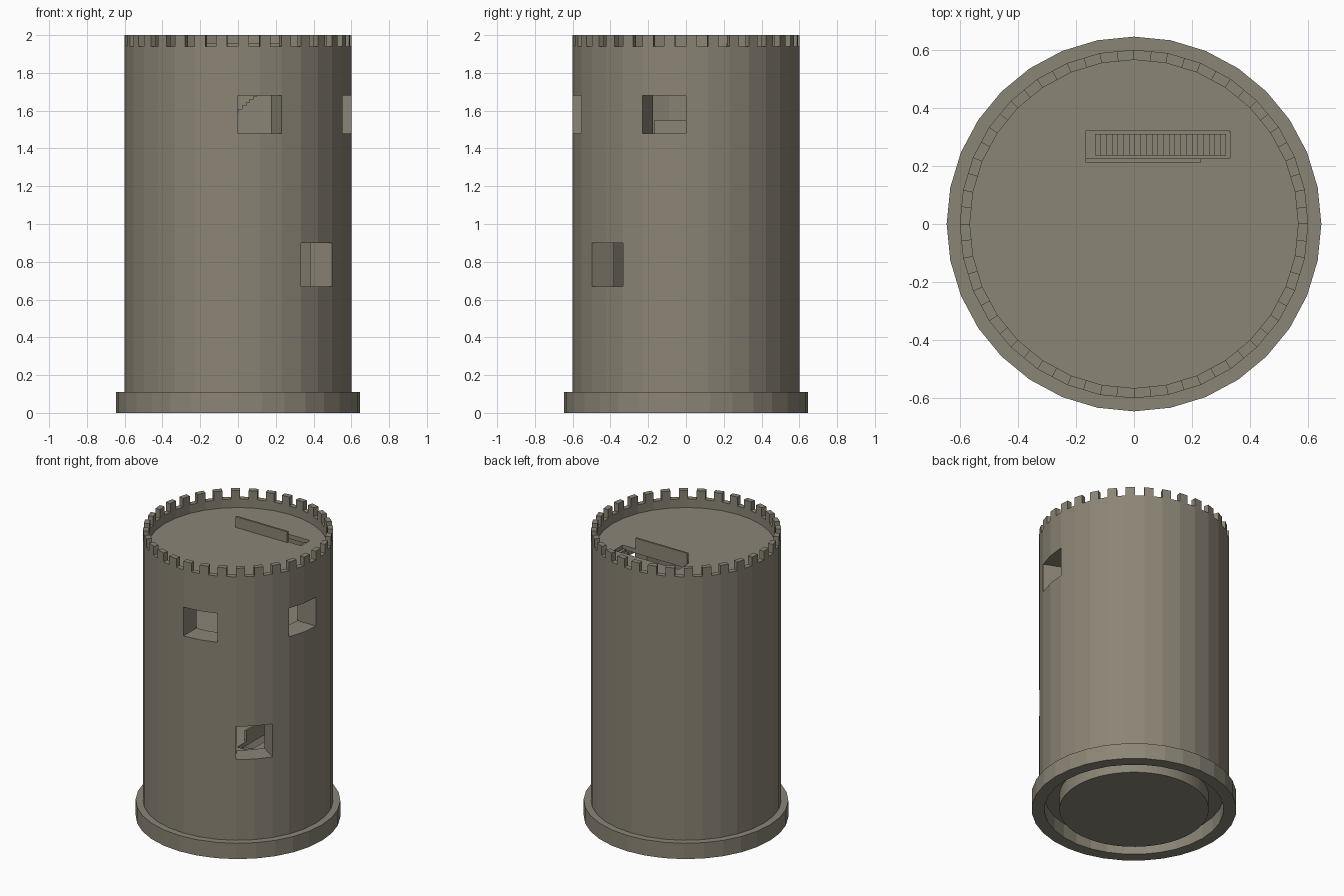
import bpy, bmesh, math
from mathutils import Matrix, Vector

cube = bpy.data.objects.get("Cube")
if cube:
    bpy.data.objects.remove(cube)

stone = bpy.data.materials.new("warm_grey_stone")
stone.use_nodes = True
colour = (0.26, 0.235, 0.18, 1)
stone.diffuse_color = colour
stone.node_tree.nodes["Principled BSDF"].inputs["Base Color"].default_value = colour

SIDES = 32
SECTORS = SIDES * 2
RADII = [0.457, 0.565, 0.6, 0.645]
LEVELS = [0, 0.1, 0.11, 0.67, 0.9, 1.48, 1.68, 1.85, 1.94, 2.0]
ROOF, STOREY = 1.88, 0.405


def add_object(name, bm):
    bmesh.ops.recalc_face_normals(bm, faces=bm.faces)
    mesh = bpy.data.meshes.new(name)
    bm.to_mesh(mesh)
    bm.free()
    mesh.materials.append(stone)
    obj = bpy.data.objects.new(name, mesh)
    bpy.context.collection.objects.link(obj)
    return obj


def add_box(bm, low, high, turn=0):
    low, high = Vector(low), Vector(high)
    matrix = (Matrix.Rotation(turn, 4, 'Z') @ Matrix.Translation((low + high) / 2)
              @ Matrix.Diagonal((*(high - low), 1)))
    bmesh.ops.create_cube(bm, size=1, matrix=matrix)


def add_disc(bm, radius, bottom, top):
    bmesh.ops.create_cone(bm, cap_ends=True, segments=SIDES, radius1=radius, radius2=radius,
                          depth=top - bottom,
                          matrix=Matrix.Translation((0, 0, (top + bottom) / 2)))


# Wall, plinth, parapet and window openings as solid cells of a polar grid
def is_window(sector, z):
    degrees = (sector + 0.5) * 360 / SECTORS - 360
    if 1.48 < z < 1.68:
        return -90 < degrees < -67.5 or -22.5 < degrees < 0
    return 0.67 < z < 0.9 and -56.25 < degrees < -33.75


def is_solid(ring, sector, level):
    if not (0 <= ring < len(RADII) - 1 and 0 <= level < len(LEVELS) - 1):
        return False
    z = (LEVELS[level] + LEVELS[level + 1]) / 2
    if ring == 2:
        return z < 0.11
    if is_window(sector % SECTORS, z):
        return False
    if ring == 0:
        return 0.1 < z < 1.85
    return z < 1.94 or sector % 2 == 0


def grid_point(ring, sector, level):
    angle = sector * math.tau / SECTORS
    radius = RADII[ring] * (math.cos(math.pi / SIDES) if sector % 2 else 1)
    return (radius * math.cos(angle), radius * math.sin(angle), LEVELS[level])


bm = bmesh.new()
for ring in range(len(RADII) - 1):
    for sector in range(SECTORS):
        for level in range(len(LEVELS) - 1):
            cell = (ring, sector, level)
            if not is_solid(*cell):
                continue
            for axis in range(3):
                for side in (0, 1):
                    beside = list(cell)
                    beside[axis] += 2 * side - 1
                    if is_solid(*beside):
                        continue
                    corners = []
                    for u, v in ((0, 0), (1, 0), (1, 1), (0, 1)):
                        corner = list(cell)
                        corner[axis] += side
                        corner[(axis + 1) % 3] += u
                        corner[(axis + 2) % 3] += v
                        corners.append(bm.verts.new(grid_point(*corner)))
                    if not side:
                        corners.reverse()
                    bm.faces.new(corners)
bmesh.ops.remove_doubles(bm, verts=bm.verts, dist=0.0001)
bmesh.ops.dissolve_limit(bm, angle_limit=0.001, verts=bm.verts, edges=bm.edges)
add_object("tower_wall", bm)

# Floors with a stair opening, a solid flight and a low rail, turned at each storey
STEPS = 23
for storey in range(4):
    top = ROOF - storey * STOREY
    turn = storey * math.pi / 2
    name = "roof" if storey == 0 else f"floor_{storey}"

    bm = bmesh.new()
    add_disc(bm, 0.566 if storey == 0 else 0.462, top - 0.03, top)
    floor = add_object(name, bm)
    bm = bmesh.new()
    add_box(bm, (-0.167, 0.225, top - 0.1), (0.33, 0.32, top + 0.1), turn)
    cutter = add_object(name + "_opening_cutter", bm)
    cutter.hide_render = True
    cutter.hide_viewport = True
    cutter.display_type = 'WIRE'
    cut = floor.modifiers.new("stair_opening", 'BOOLEAN')
    cut.operation = 'DIFFERENCE'
    cut.solver = 'EXACT'
    cut.object = cutter

    bm = bmesh.new()
    width = 0.452 / STEPS
    for step in range(STEPS):
        x = -0.135 + step * width
        add_box(bm, (x, 0.235, top - STOREY),
                (x + width, 0.31, top - STOREY * (1 - (step + 1) / (STEPS + 1))), turn)
    add_object(name + "_stairs", bm)

    bm = bmesh.new()
    add_box(bm, (-0.167, 0.212, top - 0.03), (0.23, 0.225, top + 0.075), turn)
    add_object(name + "_rail", bm)

# Ground drum, standing free inside the hollow plinth
bm = bmesh.new()
bmesh.ops.create_cone(bm, cap_ends=True, segments=96, radius1=0.47, radius2=0.47, depth=0.26,
                      matrix=Matrix.Translation((0, 0, 0.13)))
add_object("ground_floor", bm)
